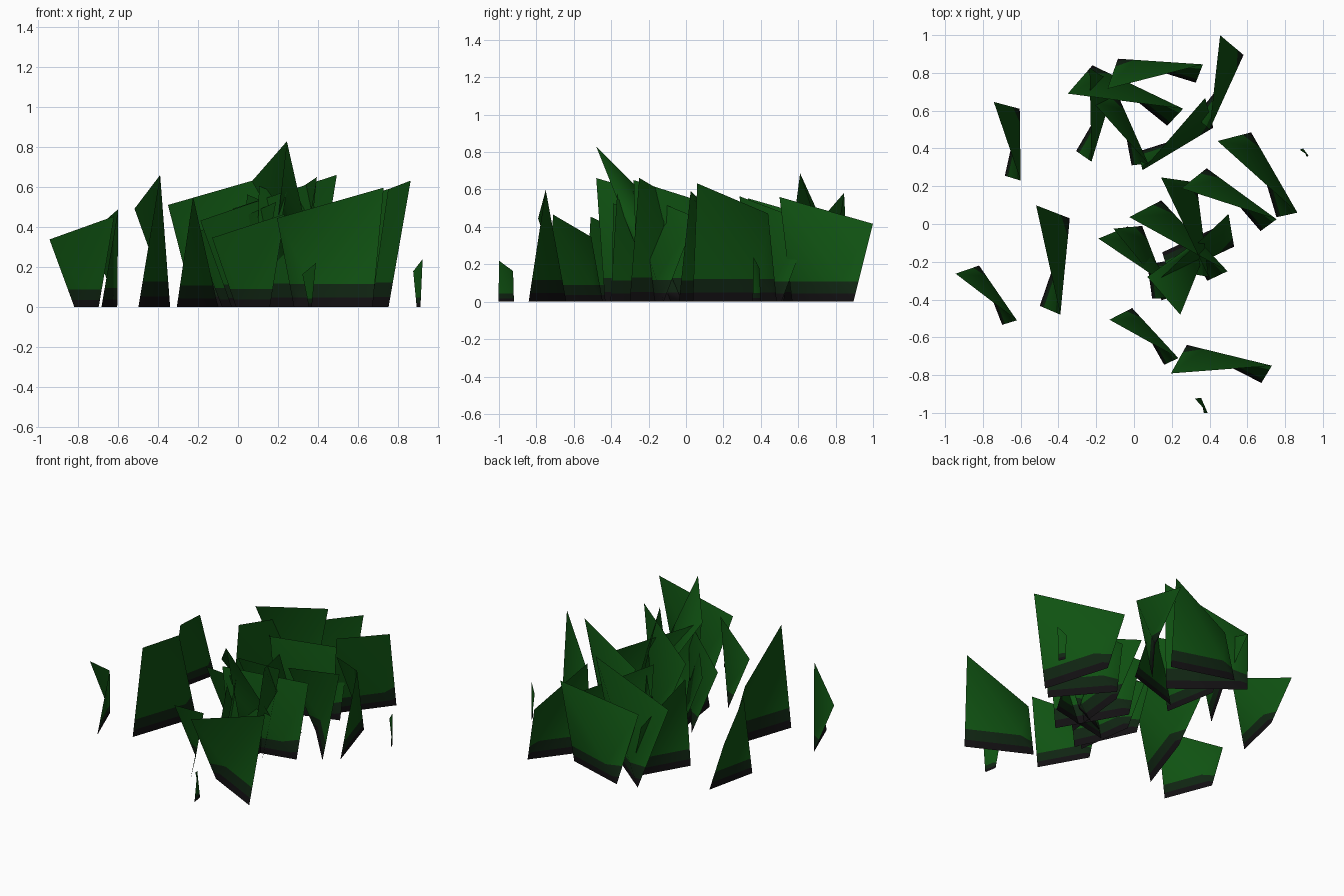
import bpy
import bmesh
import math
from mathutils import Vector

cube = bpy.data.objects.get("Cube")
if cube:
    bpy.data.objects.remove(cube, do_unlink=True)


def make_material(name, color):
    material = bpy.data.materials.new(name)
    material.use_nodes = True
    material.diffuse_color = color
    material.node_tree.nodes["Principled BSDF"].inputs["Base Color"].default_value = color
    return material


materials = [
    make_material("soil black", (.006, .005, .006, 1)),
    make_material("shaded root green", (.005, .018, .006, 1)),
    make_material("leaf green", (.005, .085, .006, 1)),
]


def make_card_mesh(name, base_a, base_b, top_b, top_a, bands):
    """Twisted grass card: two triangles cut into horizontal colour bands."""
    bm = bmesh.new()
    a, b, d, c = [bm.verts.new(p) for p in (base_a, base_b, top_b, top_a)]
    bm.faces.new((a, b, d))
    bm.faces.new((a, d, c))
    for height in bands:
        bmesh.ops.bisect_plane(
            bm, geom=bm.verts[:] + bm.edges[:] + bm.faces[:],
            plane_co=(0, 0, height), plane_no=(0, 0, 1))
    for face in bm.faces:
        middle = face.calc_center_median().z
        face.material_index = sum(middle > height for height in bands)
        face.smooth = True
    mesh = bpy.data.meshes.new(name)
    bm.to_mesh(mesh)
    bm.free()
    for material in materials:
        mesh.materials.append(material)
    return mesh


def add_object(name, mesh):
    obj = bpy.data.objects.new(name, mesh)
    bpy.context.scene.collection.objects.link(obj)
    return obj


# Shared card: its long diagonal runs along local x with length one
card_mesh = make_card_mesh(
    "grass_card", (0, 0, 0), (.93, -.22, 0), (1, 0, 1.29), (-.1, -.36, .96),
    bands=(.1, .25))


def place_card(name, root, tip, height=None):
    """Stretch the shared card from a root point to the point below its tip."""
    root, tip = Vector(root), Vector(tip)
    along = tip - root
    size = along.length
    obj = add_object(name, card_mesh)
    obj.location = (root.x, root.y, 0)
    obj.rotation_euler.z = math.atan2(along.y, along.x)
    obj.scale = (size, size, height / 1.29 if height else size)


# Root and tip positions of each group of cards
groups = {
    "left_grass": [
        ((-.605, .61), (-.6, .23)),
        ((-.34, .03), (-.39, -.48)),
        ((-.82, -.22), (-.62, -.51)),
    ],
    "front_grass": [
        ((.28, -.64), (.73, -.75)),
        ((-.01, -.445), (.235, -.71)),
    ],
    "right_grass": [
        ((.62, .485), (.865, .06)),
        ((.385, .295), (.755, .025)),
    ],
    "back_grass": [
        ((.58, .895), (.4, .5)),
        ((.42, .51), (.045, .285)),
        ((-.085, .875), (.365, .845)),
        ((-.22, .84), (.26, .61)),
        ((-.08, .67), (.075, .32)),
        ((-.1, .74), (-.225, .33)),
    ],
    "middle_grass": [
        ((-.033, -.013), (.244, -.368)),
        ((.145, .125), (.495, -.25)),
        ((.33, .22), (.395, -.28)),
        ((.53, -.12), (.105, -.32)),
        ((.043, -.01), (.19, -.39)),
    ],
}
for group, cards in groups.items():
    for number, (root, tip) in enumerate(cards, start=1):
        place_card(f"{group}_{number}", root, tip)

# Two thin sprouts at the rim
place_card("right_sprout", (.895, .4), (.925, .36), height=.24)
place_card("front_sprout", (.355, -.92), (.39, -1), height=.22)

# Tallest leaning card in the middle clump
add_object("tall_grass", make_card_mesh(
    "tall_grass", (.43, -.02, 0), (.15, -.15, 0), (.245, -.48, .83), (.07, -.28, .63),
    bands=(.05, .12)))
